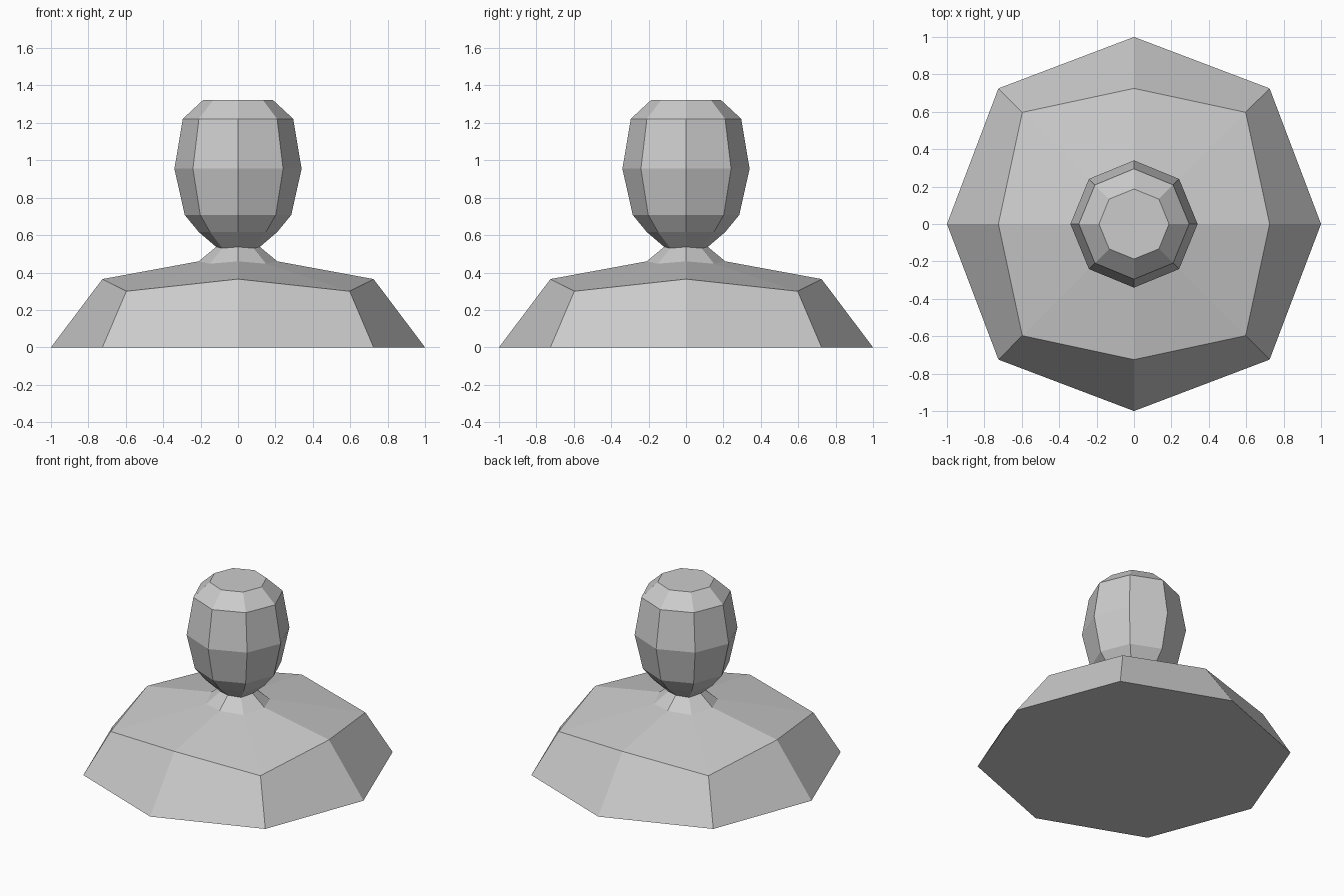
import bpy
import bmesh

if "Cube" in bpy.data.objects:
    bpy.data.objects.remove(bpy.data.objects["Cube"])

# Rings from bottom to top: (axis radius, axis z, diagonal x/y offset, diagonal z)
RINGS = [
    (1.0, 0.0, 0.725, 0.0),        # base
    (0.725, 0.365, 0.597, 0.30),   # shoulders
    (0.21, 0.46, 0.15, 0.447),     # neck base
    (0.117, 0.537, 0.083, 0.53),   # neck
    (0.21, 0.617, 0.15, 0.617),    # chin
    (0.285, 0.708, 0.202, 0.708),  # jaw
    (0.34, 0.955, 0.241, 0.955),   # widest part of head
    (0.295, 1.222, 0.209, 1.222),  # brow
    (0.187, 1.322, 0.133, 1.322),  # crown
]
DIRS = [(1, 0), (1, 1), (0, 1), (-1, 1), (-1, 0), (-1, -1), (0, -1), (1, -1)]


def add_ring(bm, ring):
    axis_r, axis_z, diag, diag_z = ring
    verts = []
    for dx, dy in DIRS:
        s, z = (diag, diag_z) if dx and dy else (axis_r, axis_z)
        verts.append(bm.verts.new((dx * s, dy * s, z)))
    return verts


# Bust: one continuous eight-sided loft, capped at base and crown
bm = bmesh.new()
loops = [add_ring(bm, r) for r in RINGS]
for low, high in zip(loops, loops[1:]):
    for i in range(8):
        j = (i + 1) % 8
        bm.faces.new((low[i], low[j], high[j], high[i]))
bm.faces.new(loops[0][::-1])
bm.faces.new(loops[-1])
bmesh.ops.recalc_face_normals(bm, faces=bm.faces)

mesh = bpy.data.meshes.new("bust")
bm.to_mesh(mesh)
bm.free()
bust = bpy.data.objects.new("bust", mesh)
bpy.context.collection.objects.link(bust)
